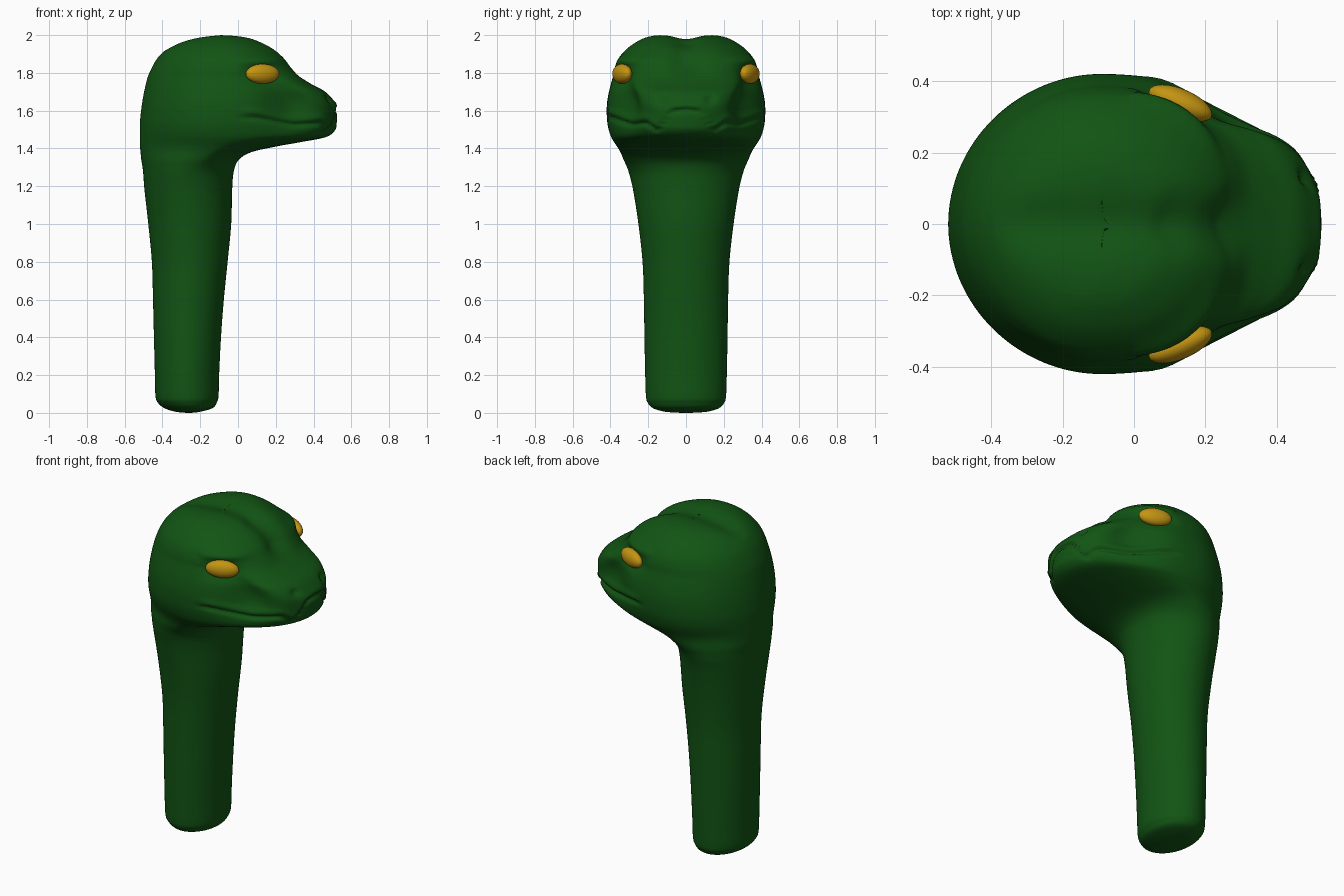
import bpy, bmesh, math
from mathutils import Vector

if "Cube" in bpy.data.objects:
    bpy.data.objects.remove(bpy.data.objects["Cube"])

SEG, SUB = 128, 6

# cross-sections from the neck base to the crown: height, back x, front x, half width
SECTIONS = [
    (0.0, -.27, -.25, .02), (.006, -.33, -.2, .11), (.025, -.39, -.135, .175),
    (.055, -.425, -.112, .203), (.09, -.437, -.103, .212), (.2, -.44, -.1, .216),
    (.4, -.445, -.09, .22), (.6, -.45, -.075, .223), (.8, -.456, -.055, .23),
    (1.0, -.475, -.036, .252), (1.18, -.495, -.031, .28), (1.28, -.503, -.022, .305),
    (1.34, -.512, .005, .33), (1.38, -.516, .07, .347), (1.41, -.519, .2, .365),
    (1.435, -.52, .34, .382), (1.46, -.52, .465, .396), (1.495, -.52, .513, .408),
    (1.54, -.519, .523, .417), (1.6, -.513, .523, .42), (1.65, -.506, .507, .417),
    (1.7, -.497, .462, .408), (1.74, -.488, .39, .398), (1.78, -.477, .33, .387),
    (1.83, -.455, .29, .377), (1.88, -.425, .255, .355), (1.93, -.375, .2, .31),
    (1.965, -.315, .14, .26), (1.988, -.23, .075, .21), (2.0, -.12, -.02, .14),
    (2.0, -.08, -.06, .02)]


def material(name, color):
    m = bpy.data.materials.new(name)
    m.diffuse_color = (*color, 1)
    m.use_nodes = True
    m.node_tree.nodes["Principled BSDF"].inputs["Base Color"].default_value = m.diffuse_color
    return m


def gauss(d, s):
    return math.exp(-(d / s) ** 2)


def smooth(a, b, v):
    t = min(1, max(0, (v - a) / (b - a)))
    return t * t * (3 - 2 * t)


def polyline(pts, v):
    for (a, fa), (b, fb) in zip(pts, pts[1:]):
        if v <= b:
            return fa + (fb - fa) * max(0, v - a) / (b - a)
    return pts[-1][1]


def spline(rows, sub):
    """Smooth interpolation through the rows."""
    out, last = [], len(rows) - 1
    for i in range(last):
        p0, p1, p2, p3 = (rows[min(last, max(0, i + k))] for k in (-1, 0, 1, 2))
        for s in range(sub):
            t = s / sub
            out.append([b + .5 * t * (c - a + t * (2 * a - 5 * b + 4 * c - d
                        + t * (3 * (b - c) + d - a)))
                        for a, b, c, d in zip(p0, p1, p2, p3)])
    return out + [list(rows[-1])]


# mouth line height by distance from the middle
MOUTH = [(0, 1.605), (.08, 1.595), (.15, 1.49), (.21, 1.535), (.29, 1.525), (.4, 1.565)]


def sculpt(x, y, z):
    """Add mouth, nostrils, brows, eye sockets and the forehead valley."""
    ay, push = abs(y), 0
    if z > 1.4 and x > 0:
        d = z - polyline(MOUTH, ay)
        front = smooth(0, .08, x)
        push += front * (-.016 * gauss(d, .011) + .007 * gauss(d - .03, .02))
        if x > .3:
            push -= .022 * gauss(math.hypot(ay - .13, z - 1.66), .02)
    if z > 1.6:
        push -= .02 * gauss((x - .13) / .1, 1) * gauss((z - 1.79) / .05, 1) * smooth(.15, .25, ay)
        push += .02 * gauss((x - .12) / .12, 1) * gauss((z - 1.865) / .028, 1) * smooth(.15, .25, ay)
        if x > 0:
            x -= .05 * gauss(y, .075) * smooth(1.76, 1.86, z) * smooth(0, .15, x)
    n = Vector((x, y * 1.3)).normalized() if x > 0 else Vector((0, 0))
    x, y = x + n.x * push, y + n.y * push
    z -= .022 * gauss(y, .075) * smooth(1.9, 1.99, z)
    return x, y, z


green = material("dark green skin", (.006, .09, .007))
gold = material("golden eye", (.55, .3, .006))

# head and neck skin
bm = bmesh.new()
rings = []
for z, back, front, w in spline(SECTIONS, SUB):
    mid = (back + front) / 2
    k = smooth(1.25, 1.5, z)
    xw = min(mid * (1 - k) - .09 * k, front - .005)
    n = 2 + .6 * gauss(z - 1.77, .16)
    pinch = .24 * gauss(z - 1.64, .13)
    ring = []
    for j in range(SEG):
        c, s = math.cos(2 * math.pi * j / SEG), math.sin(2 * math.pi * j / SEG)
        if c > 0:
            t = c ** (2 / n)
            x = xw + (front - xw) * t
            y = w * math.copysign(abs(s) ** (2 / n), s) * (1 - pinch * gauss(t - .63, .24))
        else:
            x, y = xw + (xw - back) * c, w * s
        ring.append(bm.verts.new(sculpt(x, y, z)))
    rings.append(ring)
for a, b in zip(rings, rings[1:]):
    for j in range(SEG):
        k = (j + 1) % SEG
        bm.faces.new((a[j], a[k], b[k], b[j]))
bm.faces.new(rings[0][::-1])
bm.faces.new(rings[-1])
for f in bm.faces:
    f.smooth = True
mesh = bpy.data.meshes.new("head_and_neck")
bm.to_mesh(mesh)
bm.free()
mesh.materials.append(green)
bpy.context.collection.objects.link(bpy.data.objects.new("head_and_neck", mesh))

# almond eyes, one on each side
for side, name in ((1, "left_eye"), (-1, "right_eye")):
    bpy.ops.mesh.primitive_uv_sphere_add(segments=32, ring_count=16, radius=1,
                                         location=(.13, side * .338, 1.795),
                                         rotation=(0, 0, -side * math.radians(23)))
    eye = bpy.context.object
    eye.name = name
    eye.scale = (.095, .04, .052)
    eye.data.materials.append(gold)
    bpy.ops.object.shade_smooth()
